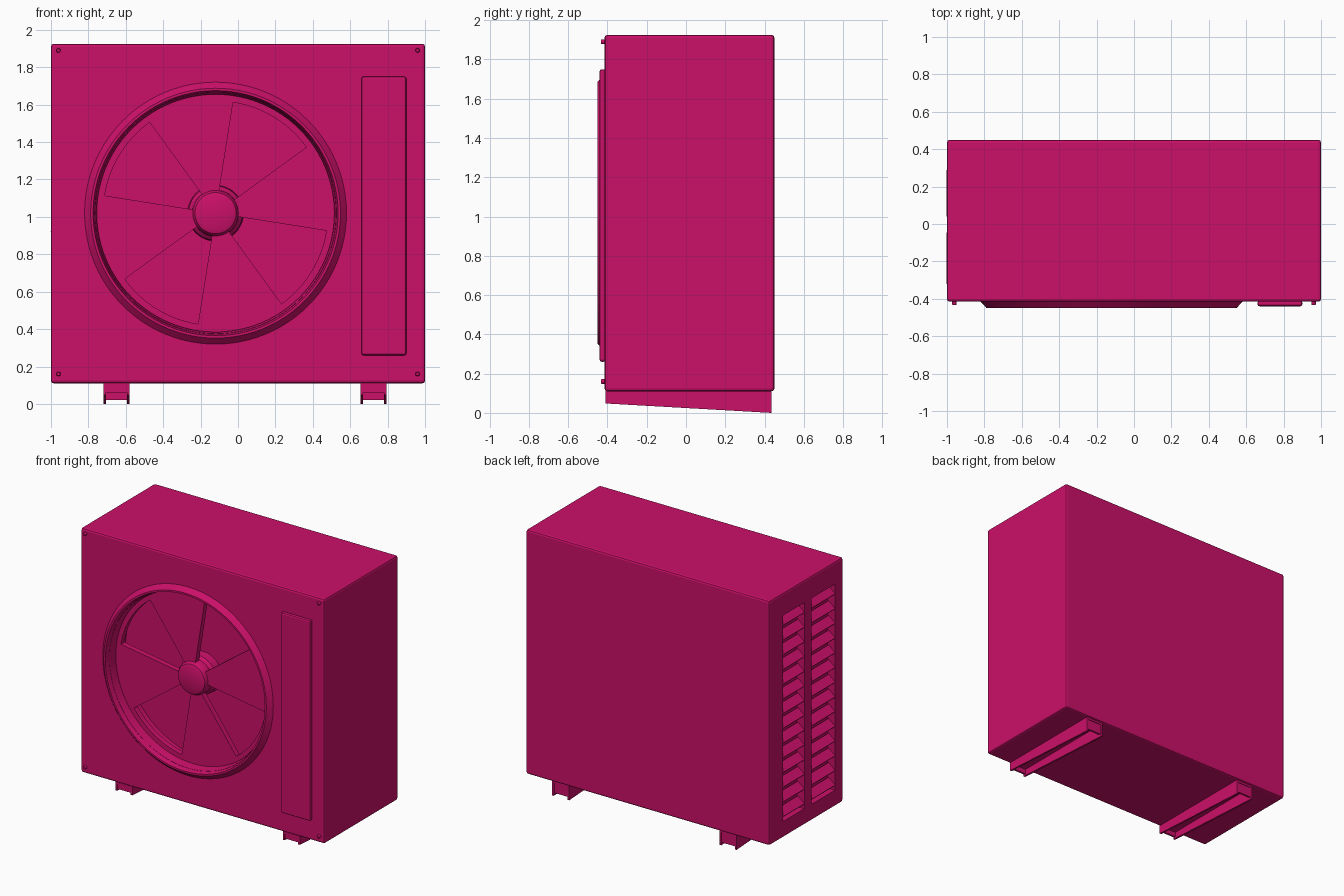
import bpy, bmesh, math
from mathutils import Vector, Matrix

if "Cube" in bpy.data.objects:
    bpy.data.objects.remove(bpy.data.objects["Cube"])

CX, CZ = -0.12, 1.02          # fan centre
mat = bpy.data.materials.new("magenta_paint")
mat.diffuse_color = (0.6, 0.005, 0.14, 1)
mat.use_nodes = True
mat.node_tree.nodes["Principled BSDF"].inputs["Base Color"].default_value = mat.diffuse_color


def finish(name, bm, smooth=False):
    bmesh.ops.recalc_face_normals(bm, faces=bm.faces)
    me = bpy.data.meshes.new(name)
    bm.to_mesh(me)
    bm.free()
    me.materials.append(mat)
    ob = bpy.data.objects.new(name, me)
    bpy.context.collection.objects.link(ob)
    if smooth:
        bpy.ops.object.select_all(action='DESELECT')
        ob.select_set(True)
        bpy.context.view_layer.objects.active = ob
        bpy.ops.object.shade_smooth_by_angle(angle=math.radians(35))
    return ob


def add_box(bm, lo, hi, tilt=0):
    lo, hi = Vector(lo), Vector(hi)
    m = (Matrix.Translation((lo + hi) / 2) @ Matrix.Rotation(tilt, 4, 'Y')
         @ Matrix.Diagonal((*(hi - lo), 1)))
    return bmesh.ops.create_cube(bm, size=1, matrix=m)


def box(name, lo, hi, bevel=0):
    bm = bmesh.new()
    add_box(bm, lo, hi)
    if bevel:
        bmesh.ops.bevel(bm, geom=bm.edges[:], offset=bevel, segments=2,
                        profile=0.5, affect='EDGES')
    return finish(name, bm)


def lathe(name, profile, cx=CX, cz=CZ, n=96, closed=False):
    """Revolve (radius, y) points about a front-to-back axis."""
    bm = bmesh.new()
    vs = [bm.verts.new((cx + r, y, cz)) for r, y in profile]
    pairs = list(zip(vs, vs[1:])) + ([(vs[-1], vs[0])] if closed else [])
    es = [bm.edges.new(p) for p in pairs]
    bmesh.ops.spin(bm, geom=vs + es, cent=(cx, 0, cz), axis=(0, 1, 0),
                   angle=2 * math.pi, steps=n, use_merge=True)
    bmesh.ops.remove_doubles(bm, verts=bm.verts, dist=1e-5)
    return finish(name, bm, True)


def cut(target, cutter):
    mod = target.modifiers.new(cutter.name, 'BOOLEAN')
    mod.operation, mod.solver, mod.object = 'DIFFERENCE', 'EXACT', cutter
    bpy.context.view_layer.objects.active = target
    bpy.ops.object.modifier_apply(modifier=mod.name)
    bpy.data.objects.remove(cutter)


# cabinet with a round fan well and two louvre bays in the left side
cabinet = box("cabinet", (-1, -0.415, 0.11), (1, 0.45, 1.925), 0.014)
cut(cabinet, lathe("fan_well_cutter",
                   [(0, -0.6), (0.645, -0.6), (0.645, -0.23), (0, -0.23)]))
bays = [(0.04, 0.29), (-0.32, -0.045)]
for y0, y1 in bays:
    cut(cabinet, box("louvre_bay_cutter", (-1.1, y0, 0.23), (-0.94, y1, 1.76)))

# louvre slats
bm = bmesh.new()
N = 14
for y0, y1 in bays:
    for i in range(N):
        z = 0.23 + (i + 0.5) * 1.53 / N
        add_box(bm, (-1.005, y0, z - 0.007), (-0.935, y1, z + 0.007),
                math.radians(-40))
finish("side_louvres", bm)

# raised fan rim
lathe("fan_rim", [(0.705, -0.41), (0.668, -0.45), (0.655, -0.45),
                  (0.635, -0.37), (0.635, -0.30), (0.65, -0.30),
                  (0.66, -0.40)], closed=True)

# fan grille: disc with four 45 degree openings
bm = bmesh.new()
radii, steps = [0.09, 0.135, 0.60, 0.64], 120
grid = []
for j in range(steps):
    a = math.radians(36 + 3 * j)
    grid.append([bm.verts.new((CX + r * math.cos(a), -0.355, CZ + r * math.sin(a)))
                 for r in radii])
for j in range(steps):
    a, b = grid[j], grid[(j + 1) % steps]
    is_open = j % 30 < 15
    for k in range(3):
        if is_open and k < 2:
            continue
        bm.faces.new((a[k], a[k + 1], b[k + 1], b[k]))
res = bmesh.ops.extrude_face_region(bm, geom=bm.faces[:] )
bmesh.ops.translate(bm, vec=(0, 0.04, 0),
                    verts=[v for v in res["geom"] if isinstance(v, bmesh.types.BMVert)])
finish("fan_blades", bm, True)

# hub
lathe("fan_hub", [(0, -0.385), (0.09, -0.383), (0.11, -0.375), (0.122, -0.355),
                  (0.125, -0.31), (0.145, -0.29), (0.15, -0.225), (0, -0.225)], n=48)

# service panel
box("service_panel", (0.66, -0.44, 0.26), (0.90, -0.41, 1.75), 0.011)

# corner screws
for x in (-0.96, 0.96):
    for z in (0.16, 1.89):
        lathe("screw", [(0, -0.434), (0.009, -0.434), (0.012, -0.429),
                        (0.012, -0.41), (0, -0.41)], x, z, 16)

# tapered channel feet: side walls, top plate and end webs
def foot(name, x0, x1):
    bm = bmesh.new()

    def taper(a, b, front, back):
        vs = add_box(bm, (a, -0.41, 0), (b, 0.435, 0.112))["verts"]
        for v in vs:
            if v.co.z < 0.05:
                v.co.z = front if v.co.y < 0 else back
    taper(x0, x0 + 0.014, 0.048, 0)
    taper(x1 - 0.014, x1, 0.048, 0)
    taper(x0 + 0.014, x1 - 0.014, 0.095, 0.095)
    add_box(bm, (x0 + 0.01, -0.405, 0.06), (x1 - 0.01, -0.39, 0.1))
    add_box(bm, (x0 + 0.01, 0.415, 0.02), (x1 - 0.01, 0.43, 0.1))
    finish(name, bm)


foot("left_foot", -0.72, -0.58)
foot("right_foot", 0.655, 0.795)
